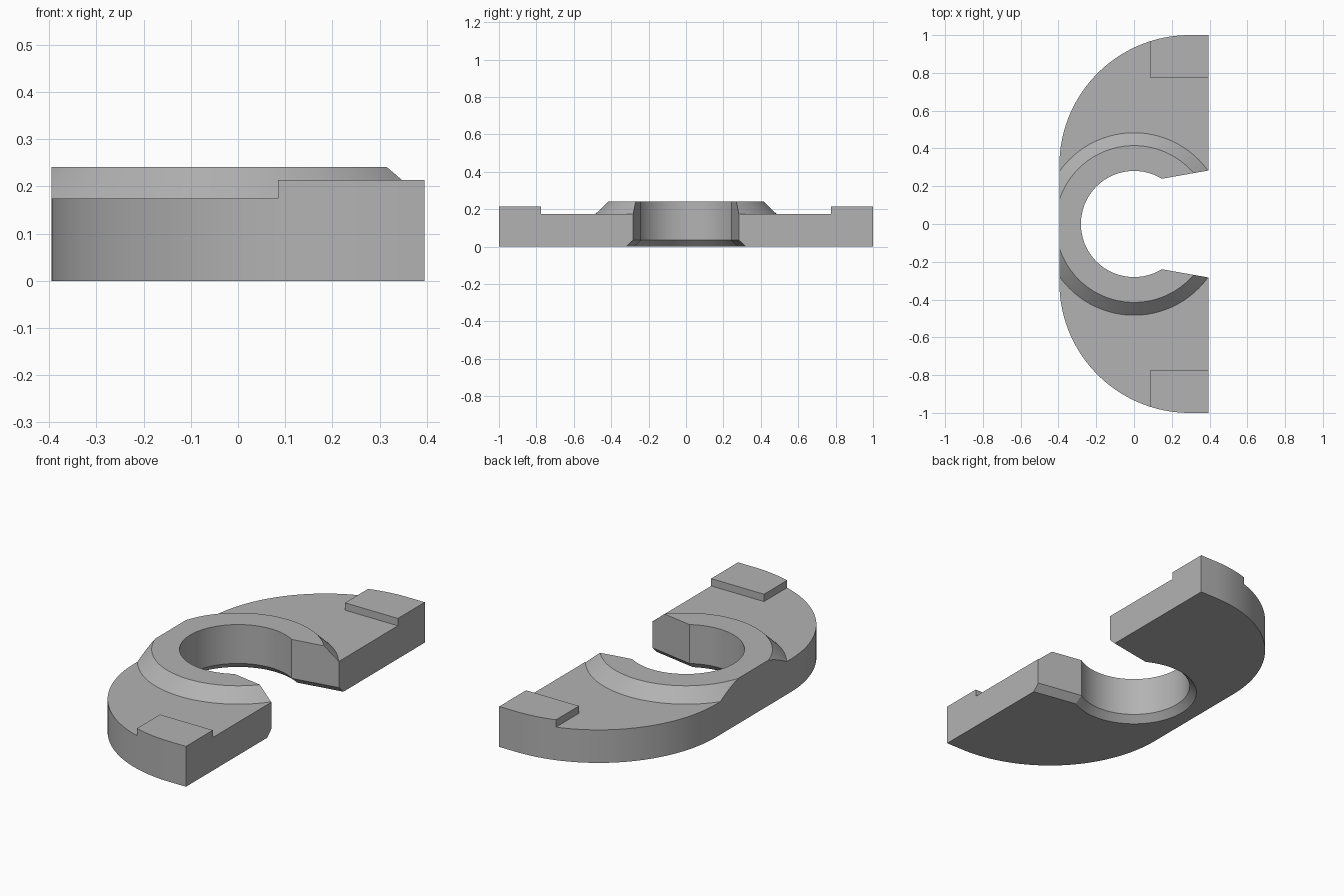
import bpy, bmesh, math

cube = bpy.data.objects.get("Cube")
if cube:
    bpy.data.objects.remove(cube, do_unlink=True)

HALF = 0.395      # half width of the body
STEP = 0.175      # height of the flat shoulders
TOP = 0.241       # height of the raised collar

grey = bpy.data.materials.new("plain grey")
grey.use_nodes = True
grey.diffuse_color = (0.45, 0.45, 0.45, 1)
grey.node_tree.nodes["Principled BSDF"].inputs["Base Color"].default_value = (0.45, 0.45, 0.45, 1)


def loft(name, sections):
    """Solid through matching counter-clockwise outlines, given as (z, points)."""
    bm = bmesh.new()
    rings = [[bm.verts.new((x, y, z)) for x, y in pts] for z, pts in sections]
    for low, high in zip(rings, rings[1:]):
        for i in range(len(low)):
            j = (i + 1) % len(low)
            bm.faces.new((low[i], low[j], high[j], high[i]))
    bm.faces.new(rings[0][::-1])
    bm.faces.new(rings[-1])
    bmesh.ops.recalc_face_normals(bm, faces=bm.faces)
    mesh = bpy.data.meshes.new(name)
    bm.to_mesh(mesh)
    bm.free()
    mesh.materials.append(grey)
    obj = bpy.data.objects.new(name, mesh)
    bpy.context.collection.objects.link(obj)
    return obj


def arc(cx, cy, r, start, end, n):
    angles = [math.radians(start + (end - start) * i / n) for i in range(n + 1)]
    return [(cx + r * math.cos(a), cy + r * math.sin(a)) for a in angles]


def box(name, x0, x1, y0, y1, z0, z1):
    pts = [(x0, y0), (x1, y0), (x1, y1), (x0, y1)]
    return loft(name, [(z0, pts), (z1, pts)])


def circle(r):
    return arc(0, 0, r, 0, 360, 128)[:-1]


def keyhole(grow):
    """Round bore opening into a flared slot on the +x side."""
    r, flare = 0.281 + grow, 10
    wall = 0.2103 + grow
    start = 90 + flare - math.degrees(math.acos(wall / r))
    end_x = 0.8
    end_y = wall / math.cos(math.radians(flare)) + end_x * math.tan(math.radians(flare))
    return [(end_x, end_y)] + arc(0, 0, r, start, 360 - start, 80) + [(end_x, -end_y)]


# Flat shoulders, oversized until trimmed to the outline
body = box("slotted_clamp_plate", -1.5, 1.5, -1.5, 1.5, -0.1, STEP)

# Raised collar with a sloping rim
collar = loft("collar", [(0.05, circle(0.483)), (STEP, circle(0.483)), (TOP, circle(0.415))])

# Raised pads at both ends
pads = [box("end_pad", 0.085, 1.2, min(s * 0.775, s * 1.4), max(s * 0.775, s * 1.4), 0.1, 0.214)
        for s in (1, -1)]

# Outer outline: straight on +x, rounded corners on -x
R = 0.69
cx, cy = R - HALF, 1 - R
outline_pts = [(HALF, -1), (HALF, 1)] + arc(cx, cy, R, 90, 180, 64) + arc(cx, -cy, R, 180, 270, 64)
outline = loft("outline_trim", [(0, outline_pts), (0.5, outline_pts)])

# Bore and slot, chamfered along the underside
bore = loft("bore_cutter", [(-0.05, keyhole(0.085)), (0.035, keyhole(0)), (0.5, keyhole(0))])

steps = [(collar, "UNION")] + [(p, "UNION") for p in pads]
steps += [(outline, "INTERSECT"), (bore, "DIFFERENCE")]
for tool, operation in steps:
    tool.hide_render = True
    mod = body.modifiers.new(tool.name, "BOOLEAN")
    mod.object, mod.operation, mod.solver = tool, operation, "EXACT"

# Bake the cuts and drop the helpers
bpy.context.view_layer.update()
result = bpy.data.meshes.new_from_object(body.evaluated_get(bpy.context.evaluated_depsgraph_get()))
body.modifiers.clear()
body.data = result
for tool, _ in steps:
    bpy.data.objects.remove(tool, do_unlink=True)

# Smooth curves, sharp edges
bpy.ops.object.select_all(action="DESELECT")
body.select_set(True)
bpy.context.view_layer.objects.active = body
bpy.ops.object.shade_smooth_by_angle(angle=math.radians(25))
